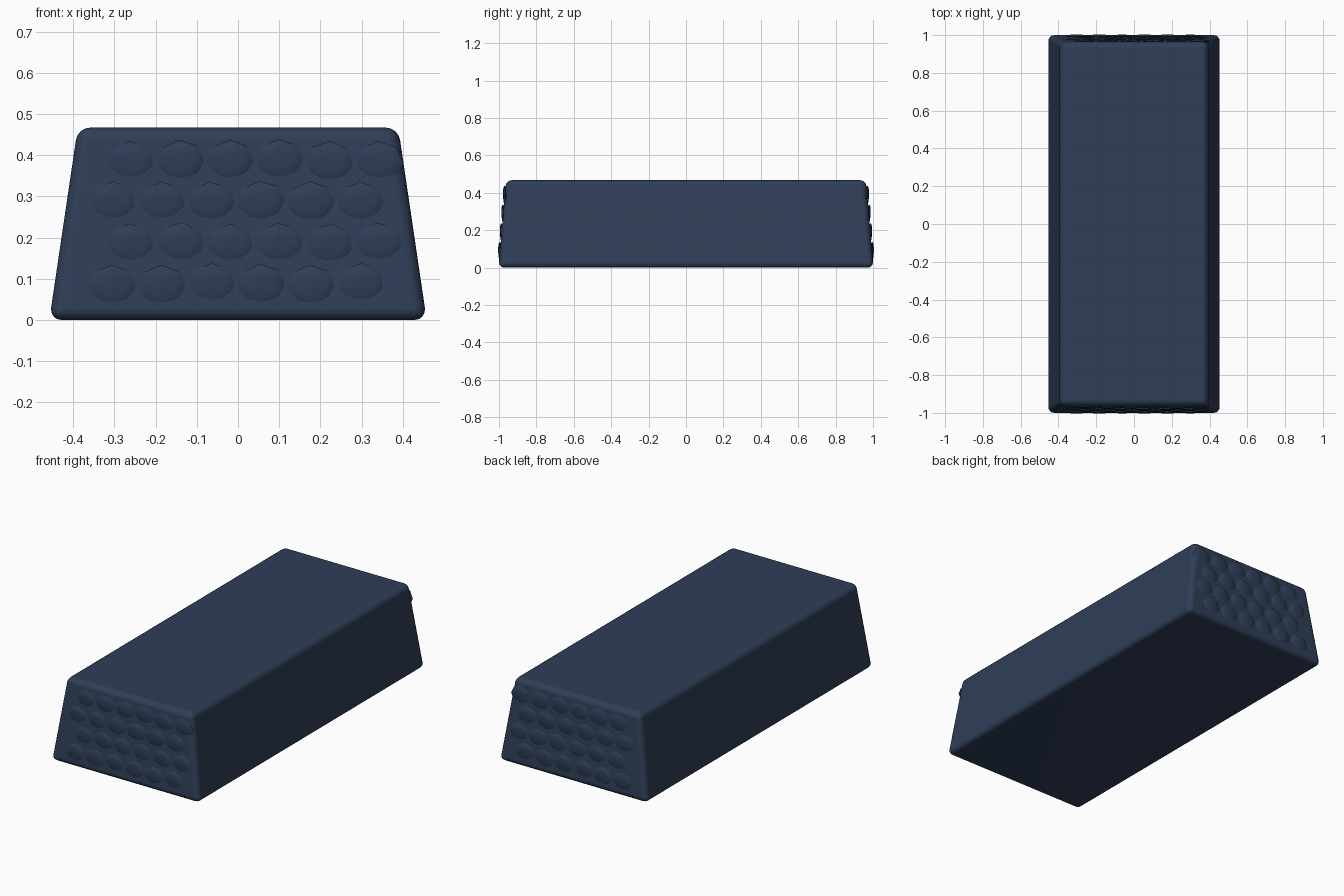
import bpy, bmesh, math, random
from mathutils import Matrix

if "Cube" in bpy.data.objects:
    bpy.data.objects.remove(bpy.data.objects["Cube"])

random.seed(4)

navy = bpy.data.materials.new("dark_blue")
navy.diffuse_color = (0.028, 0.048, 0.095, 1)
navy.use_nodes = True
navy.node_tree.nodes["Principled BSDF"].inputs["Base Color"].default_value = navy.diffuse_color

HEIGHT = 0.467
BASE_X, BASE_Y = 0.458, 1.002
TOP_X, TOP_Y = 0.389, 0.962


def make_object(name, bm, angle):
    mesh = bpy.data.meshes.new(name)
    bm.to_mesh(mesh)
    bm.free()
    obj = bpy.data.objects.new(name, mesh)
    bpy.context.collection.objects.link(obj)
    mesh.materials.append(navy)
    bpy.ops.object.select_all(action='DESELECT')
    obj.select_set(True)
    bpy.context.view_layer.objects.active = obj
    bpy.ops.object.shade_smooth_by_angle(angle=math.radians(angle))
    return obj


# Tapered block with rounded edges
bm = bmesh.new()
bmesh.ops.create_cube(bm, size=2)
for v in bm.verts:
    top = v.co.z > 0
    v.co.x *= TOP_X if top else BASE_X
    v.co.y *= TOP_Y if top else BASE_Y
    v.co.z = HEIGHT if top else 0
bmesh.ops.bevel(bm, geom=bm.edges[:], offset=0.03, segments=4,
                profile=0.5, affect='EDGES')
body = make_object("tapered_body", bm, 60)
body.modifiers.new("weighted_normals", 'WEIGHTED_NORMAL').keep_sharp = True

# Staggered rows of flattened, half-sunk scales on one end, mirrored to the other
bm = bmesh.new()
for row in range(4):
    z = 0.08 + 0.1 * row
    shift = 0.045 if row % 2 else 0
    face_y = BASE_Y + (TOP_Y - BASE_Y) * z / HEIGHT
    for col in range(6):
        x = -0.305 + shift + 0.1205 * col
        move = Matrix.Translation((x, -face_y + 0.003 + random.uniform(-0.001, 0.001),
                                   z + random.uniform(-0.003, 0.003)))
        spin = Matrix.Rotation(random.uniform(-0.12, 0.12), 4, 'Y')
        lean = Matrix.Rotation(math.radians(4), 4, 'X')
        squash = Matrix.Diagonal((0.06, 0.011, 0.056, 1))
        stand = Matrix.Rotation(math.pi / 2, 4, 'X')
        bmesh.ops.create_uvsphere(bm, u_segments=8, v_segments=6, radius=1,
                                  matrix=move @ spin @ lean @ squash @ stand)
scales = make_object("end_scales", bm, 60)
mirror = scales.modifiers.new("both_ends", 'MIRROR')
mirror.use_axis = (False, True, False)
mirror.use_mirror_merge = False
